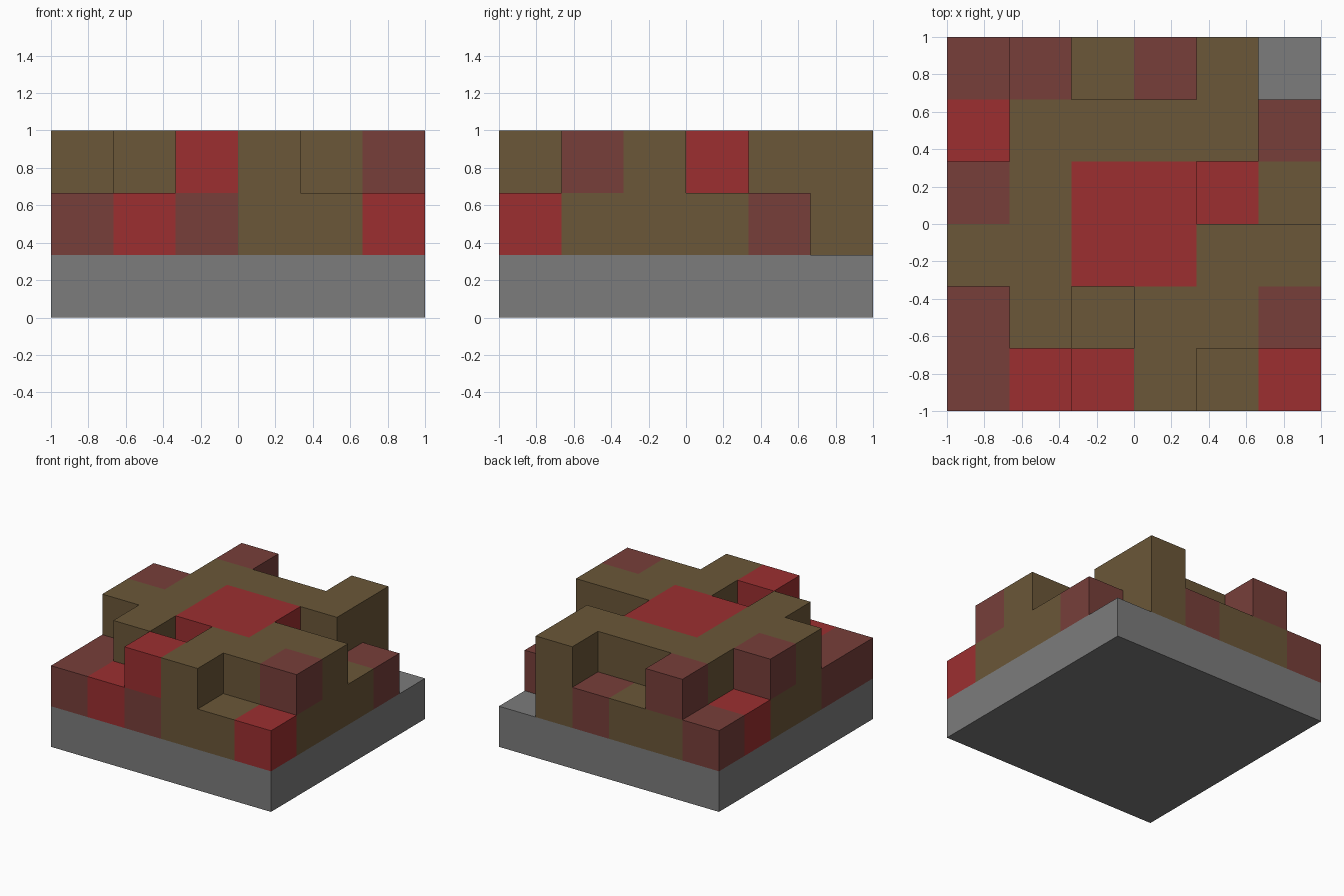
import bpy
import bmesh
from mathutils import Vector

cube = bpy.data.objects.get("Cube")
if cube:
    bpy.data.objects.remove(cube, do_unlink=True)

CELL = 1 / 3


def make_material(name, rgb):
    """Flat material from 0-255 display colour, converted to linear."""
    linear = [((c / 255 + 0.055) / 1.055) ** 2.4 for c in rgb]
    mat = bpy.data.materials.new(name)
    mat.use_nodes = True
    mat.diffuse_color = (*linear, 1)
    bsdf = next(n for n in mat.node_tree.nodes if n.type == "BSDF_PRINCIPLED")
    bsdf.inputs["Base Color"].default_value = (*linear, 1)
    return mat


stone = make_material("grey stone", (124, 124, 124))
brown = make_material("olive brown", (107, 87, 56))
red = make_material("bright red", (156, 47, 48))
maroon = make_material("dull maroon", (119, 63, 58))

# Block layers, back row first: B brown, R red, M maroon, dot empty
KEYS = "BRM"
LAYERS = [
    ["MBBMB.",
     "RBBBBM",
     "BBBBRB",
     "BBBBBB",
     "MBBBBB",
     "MRMBBR"],
    [".M..B.",
     ".BBBB.",
     "MBRR..",
     "BBRRBB",
     ".B.BBM",
     "..RB.."],
]


def block_at(x, y, z):
    if 0 <= x < 6 and 0 <= y < 6 and 0 <= z < 2:
        key = LAYERS[z][5 - y][x]
        return None if key == "." else key
    return None


def add_object(name, bm, materials):
    mesh = bpy.data.meshes.new(name)
    bm.to_mesh(mesh)
    bm.free()
    for mat in materials:
        mesh.materials.append(mat)
    obj = bpy.data.objects.new(name, mesh)
    bpy.context.collection.objects.link(obj)
    return obj


# Base slab
bm = bmesh.new()
bmesh.ops.create_cube(bm, size=1)
bmesh.ops.scale(bm, vec=(2, 2, CELL), verts=bm.verts)
bmesh.ops.translate(bm, vec=(0, 0, CELL / 2), verts=bm.verts)
add_object("stone_base", bm, [stone])

# Stepped blocks: only the outward faces of each filled cell
bm = bmesh.new()
for z in range(2):
    for y in range(6):
        for x in range(6):
            key = block_at(x, y, z)
            if not key:
                continue
            centre = Vector((x - 2.5, y - 2.5, z + 1.5)) * CELL
            for axis in range(3):
                for sign in (-1, 1):
                    normal = Vector((0, 0, 0))
                    normal[axis] = sign
                    step = [int(n) for n in normal]
                    on_base = z + step[2] < 0
                    if on_base or block_at(x + step[0], y + step[1], z + step[2]):
                        continue
                    u = Vector((0, 0, 0))
                    u[(axis + 1) % 3] = 1
                    v = normal.cross(u)
                    corners = [normal + u + v, normal - u + v,
                               normal - u - v, normal + u - v]
                    face = bm.faces.new(
                        [bm.verts.new(centre + c * CELL / 2) for c in corners])
                    face.material_index = KEYS.index(key)
bmesh.ops.remove_doubles(bm, verts=bm.verts, dist=0.001)
add_object("stepped_blocks", bm, [brown, red, maroon])
